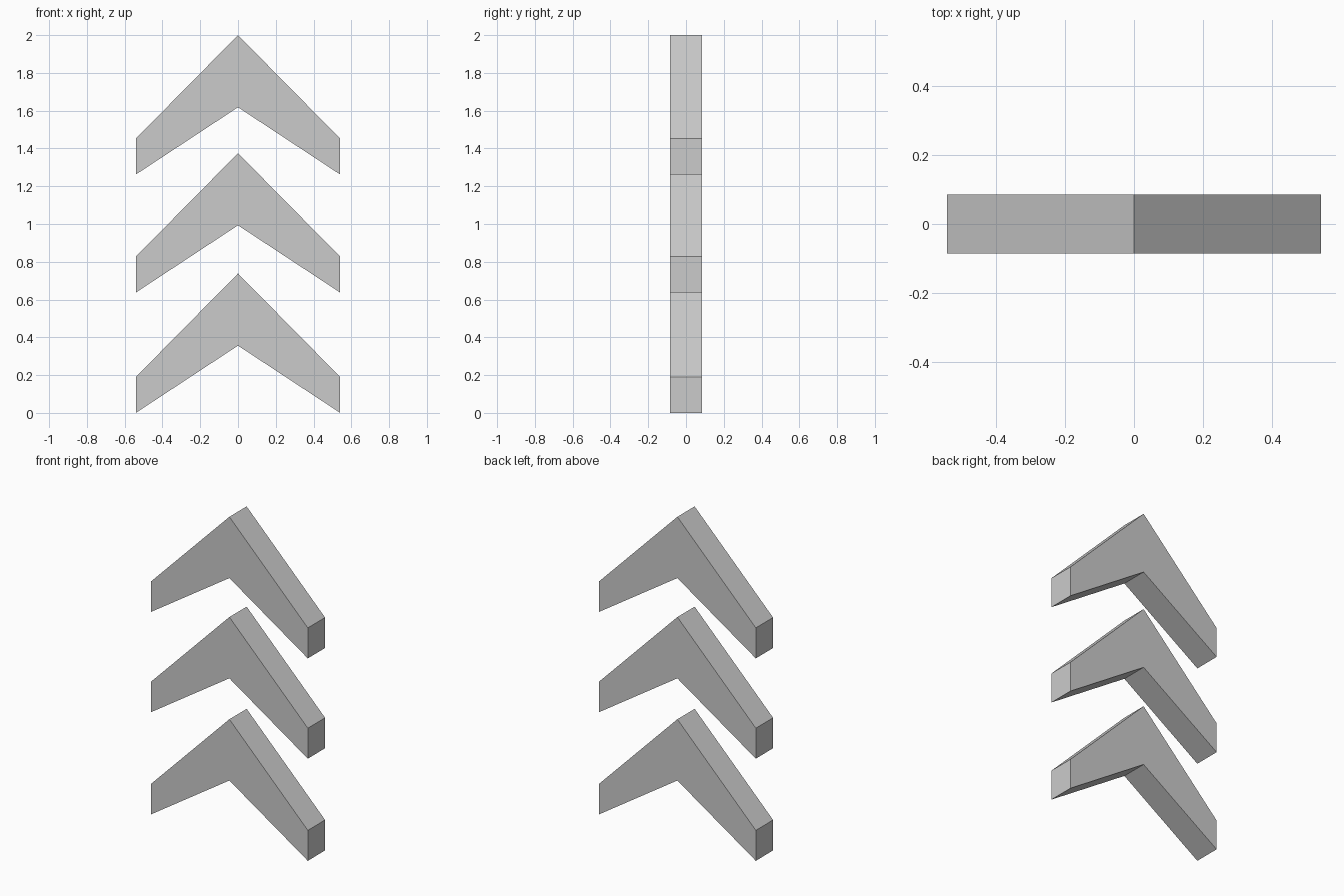
import bpy
import bmesh

if "Cube" in bpy.data.objects:
    bpy.data.objects.remove(bpy.data.objects["Cube"])

HALF_WIDTH, HALF_DEPTH = 0.541, 0.085
# Chevron outline in x, z
PROFILE = [(-HALF_WIDTH, 0), (0, 0.356), (HALF_WIDTH, 0),
           (HALF_WIDTH, 0.19), (0, 0.738), (-HALF_WIDTH, 0.19)]


def chevron(name, z):
    bm = bmesh.new()
    face = bm.faces.new([bm.verts.new((x, -HALF_DEPTH, h)) for x, h in PROFILE])
    ext = bmesh.ops.extrude_face_region(bm, geom=[face], use_keep_orig=True)
    verts = [v for v in ext["geom"] if isinstance(v, bmesh.types.BMVert)]
    bmesh.ops.translate(bm, verts=verts, vec=(0, 2 * HALF_DEPTH, 0))
    bmesh.ops.recalc_face_normals(bm, faces=bm.faces)
    mesh = bpy.data.meshes.new(name)
    bm.to_mesh(mesh)
    bm.free()
    obj = bpy.data.objects.new(name, mesh)
    obj.location.z = z
    bpy.context.collection.objects.link(obj)


# Three stacked upward-pointing chevrons
for name, z in (("lower_chevron", 0), ("middle_chevron", 0.637), ("upper_chevron", 1.262)):
    chevron(name, z)
